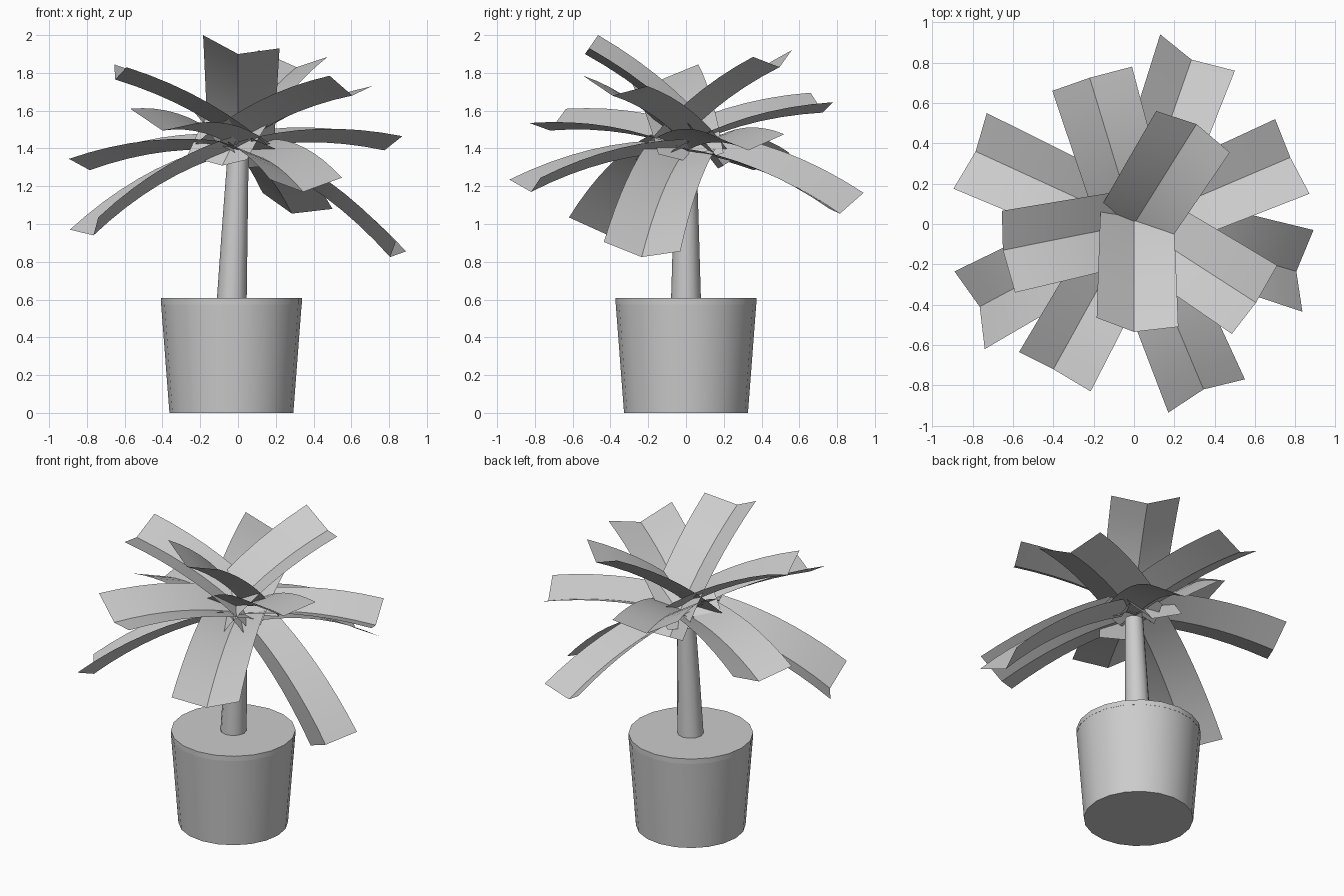
import bpy, math
from mathutils import Vector

if "Cube" in bpy.data.objects:
    bpy.data.objects.remove(bpy.data.objects["Cube"])

grey = bpy.data.materials.new("plain_grey")
grey.diffuse_color = (0.604, 0.604, 0.604, 1)
grey.use_nodes = True
grey.node_tree.nodes["Principled BSDF"].inputs["Base Color"].default_value = grey.diffuse_color


def make_object(name, verts, faces, angle):
    mesh = bpy.data.meshes.new(name)
    mesh.from_pydata(verts, [], faces)
    mesh.materials.append(grey)
    ob = bpy.data.objects.new(name, mesh)
    bpy.context.collection.objects.link(ob)
    bpy.ops.object.select_all(action='DESELECT')
    ob.select_set(True)
    bpy.context.view_layer.objects.active = ob
    bpy.ops.object.shade_smooth_by_angle(angle=math.radians(angle))
    return ob


def lathe(name, rings, sides):
    """Closed round body from rings of (x centre, z, radius)."""
    verts, faces = [], []
    for cx, z, r in rings:
        for i in range(sides):
            a = 2 * math.pi * i / sides
            verts.append((cx + r * math.cos(a), r * math.sin(a), z))
    for k in range(len(rings) - 1):
        for i in range(sides):
            j = (i + 1) % sides
            faces.append((k * sides + i, k * sides + j,
                          (k + 1) * sides + j, (k + 1) * sides + i))
    faces.append(tuple(reversed(range(sides))))
    faces.append(tuple(range((len(rings) - 1) * sides, len(rings) * sides)))
    return make_object(name, verts, faces, 35)


# Tapered pot and its upright rim with a flat top
lathe("pot", [(-0.035, 0, 0.328), (-0.035, 0.575, 0.372)], 20)
lathe("pot_rim", [(-0.035, 0.575, 0.373), (-0.035, 0.608, 0.373)], 20)

# Slightly leaning, tapered trunk
lathe("trunk", [(-0.033, 0.6, 0.079), (-0.017, 0.98, 0.068), (0, 1.36, 0.056)], 12)

# Leaves: tip corners (one edge, fold, other edge)
leaves = [
    ((0.13, 0.94, 1.165), (0.285, 0.815, 1.055), (0.5, 0.76, 1.08)),
    ((0.70, 0.52, 1.475), (0.775, 0.33, 1.39), (0.87, 0.15, 1.465)),
    ((0.89, -0.03, 0.855), (0.805, -0.235, 0.825), (0.835, -0.435, 0.905)),
    ((0.71, -0.205, 1.73), (0.605, -0.39, 1.68), (0.485, -0.545, 1.785)),
    ((0.55, -0.77, 1.245), (0.345, -0.82, 1.17), (0.17, -0.935, 1.235)),
    ((-0.215, -0.83, 1.535), (-0.40, -0.72, 1.495), (-0.57, -0.635, 1.61)),
    ((-0.74, -0.62, 1.035), (-0.765, -0.41, 0.94), (-0.89, -0.235, 0.97)),
    ((-0.59, -0.34, 1.83), (-0.65, -0.13, 1.765), (-0.655, 0.065, 1.845)),
    ((-0.895, 0.175, 1.345), (-0.785, 0.36, 1.285), (-0.73, 0.55, 1.375)),
    ((-0.405, 0.66, 1.695), (-0.22, 0.725, 1.59), (-0.01, 0.78, 1.645)),
    ((0.11, 0.56, 1.92), (0.31, 0.495, 1.83), (0.475, 0.355, 1.885)),
    ((-0.185, -0.465, 2.0), (0.0, -0.535, 1.9), (0.22, -0.51, 1.93)),
]
PIVOT = Vector((0, 0, 1.17))   # all leaves are one arch swung about this point
RISE = 0.21                    # height of the arch's root above its chord
STEPS = 8
for n, corners in enumerate(leaves):
    a, m, b = (Vector(c) for c in corners)
    chord = m - PIVOT
    length = chord.length
    chord.normalize()
    side = Vector((-m.y, m.x, 0)).normalized()
    up = chord.cross(side)

    def frame(t):
        tan = (chord * length - up * (2 * RISE * t)).normalized()
        return tan, side, tan.cross(side)

    # Carry the tip's folded cross-section back along the arched midrib
    local = [[(c - m).dot(ax) for ax in frame(1)] for c in (a, m, b)]
    verts, faces = [], []
    for k in range(STEPS + 1):
        t = k / STEPS
        centre = PIVOT + chord * (length * t) + up * (RISE * (1 - t * t))
        for c in local:
            off = sum((ax * v for ax, v in zip(frame(t), c)), Vector())
            verts.append(centre + off * (0.85 + 0.15 * t))
    for k in range(STEPS):
        for i in (0, 1):
            p = 3 * k + i
            faces.append((p, p + 1, p + 4, p + 3))
    # Keep the upper side outward
    if (verts[1] - verts[0]).cross(verts[3] - verts[0]).dot(up) < 0:
        faces = [tuple(reversed(f)) for f in faces]
    make_object("leaf_%02d" % (n + 1), verts, faces, 25)
